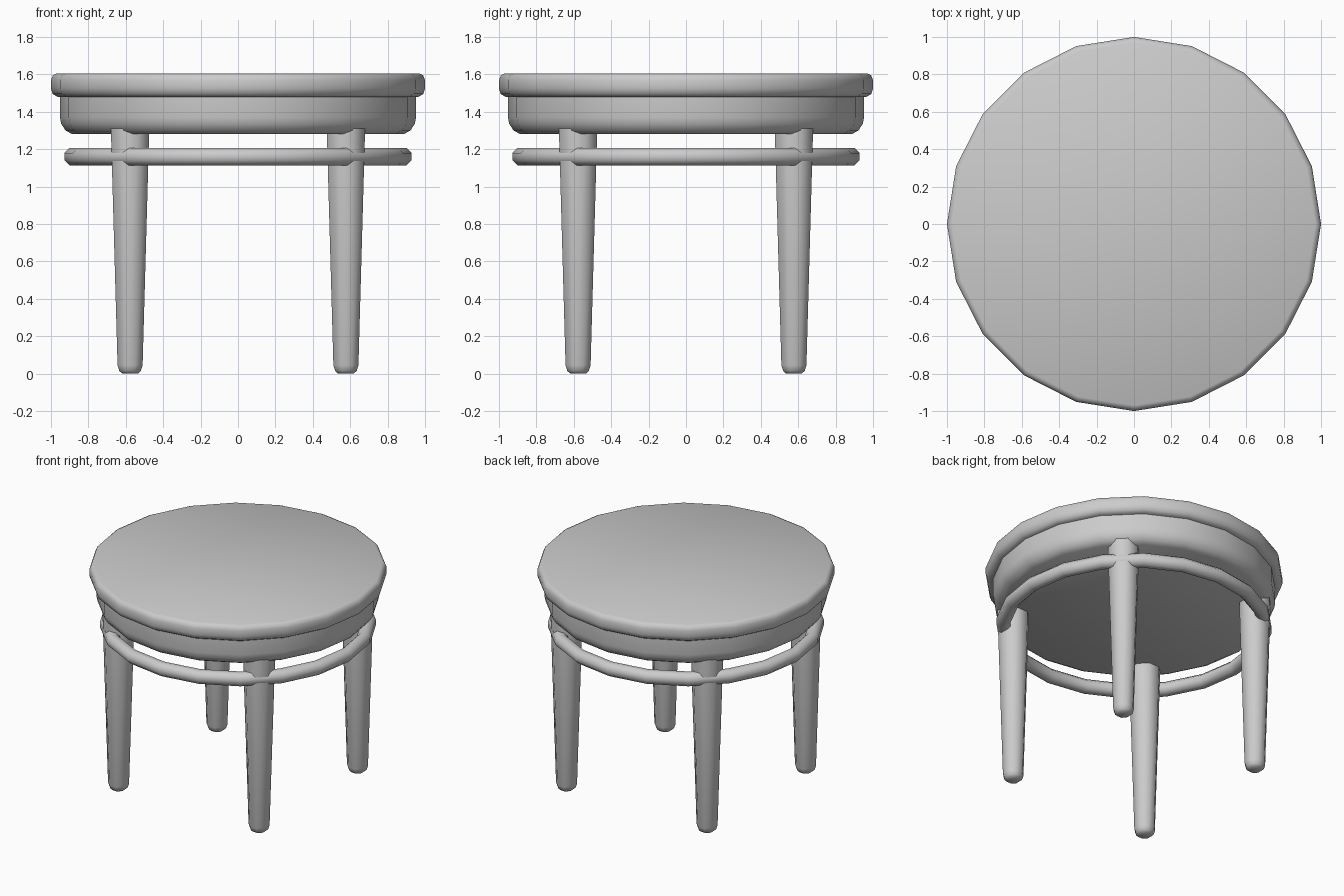
import bpy, bmesh
from math import cos, sin, pi, radians

cube = bpy.data.objects.get("Cube")
if cube:
    bpy.data.objects.remove(cube)

GREY = (0.6, 0.6, 0.6, 1.0)
mat = bpy.data.materials.new("plain grey")
mat.use_nodes = True
mat.diffuse_color = GREY
mat.node_tree.nodes["Principled BSDF"].inputs["Base Color"].default_value = GREY


def lathe(name, profile, sides, turn=0.0, centre=(0, 0), closed=False):
    """Revolve a (radius, z) profile; closed makes a tube ring, otherwise ends are capped."""
    bm = bmesh.new()
    rings = []
    for r, z in profile:
        angles = [turn + 2 * pi * i / sides for i in range(sides)]
        rings.append([bm.verts.new((r * cos(a), r * sin(a), z)) for a in angles])
    pairs = list(zip(rings, rings[1:]))
    if closed:
        pairs.append((rings[-1], rings[0]))
    else:
        bm.faces.new(rings[0])
        bm.faces.new(rings[-1])
    for low, high in pairs:
        for i in range(sides):
            j = (i + 1) % sides
            bm.faces.new((low[i], low[j], high[j], high[i]))
    bmesh.ops.recalc_face_normals(bm, faces=bm.faces)
    mesh = bpy.data.meshes.new(name)
    bm.to_mesh(mesh)
    bm.free()
    mesh.materials.append(mat)
    obj = bpy.data.objects.new(name, mesh)
    obj.location = (centre[0], centre[1], 0)
    bpy.context.collection.objects.link(obj)
    bpy.ops.object.select_all(action='DESELECT')
    obj.select_set(True)
    bpy.context.view_layer.objects.active = obj
    bpy.ops.object.shade_smooth_by_angle(angle=radians(50))
    return obj


# Round top with softened rim
lathe("seat", [(0.965, 1.48), (0.99, 1.495), (1.0, 1.525), (1.0, 1.57),
               (0.99, 1.595), (0.97, 1.605)], 20)

# Apron under the top, rounded at its lower edge
lathe("apron", [(0.885, 1.28), (0.922, 1.30), (0.945, 1.335), (0.952, 1.37),
                (0.952, 1.482)], 20)

# Ring rail around the legs
tube = [(0.882 + 0.05 * cos(a), 1.16 + 0.05 * sin(a))
        for a in (pi / 8 + k * pi / 4 for k in range(8))]
lathe("ring_rail", tube, 20, closed=True)

# Four tapered octagonal legs
to_corner = 1 / cos(pi / 8)
leg = [(r * to_corner, z) for r, z in
       [(0.042, 0), (0.058, 0.015), (0.067, 0.045), (0.101, 1.25), (0.101, 1.38)]]
for side, x in (("left", 0.577), ("right", -0.577)):
    for end, y in (("front", -0.577), ("back", 0.577)):
        lathe(f"{end}_{side}_leg", leg, 8, pi / 8, (x, y))
